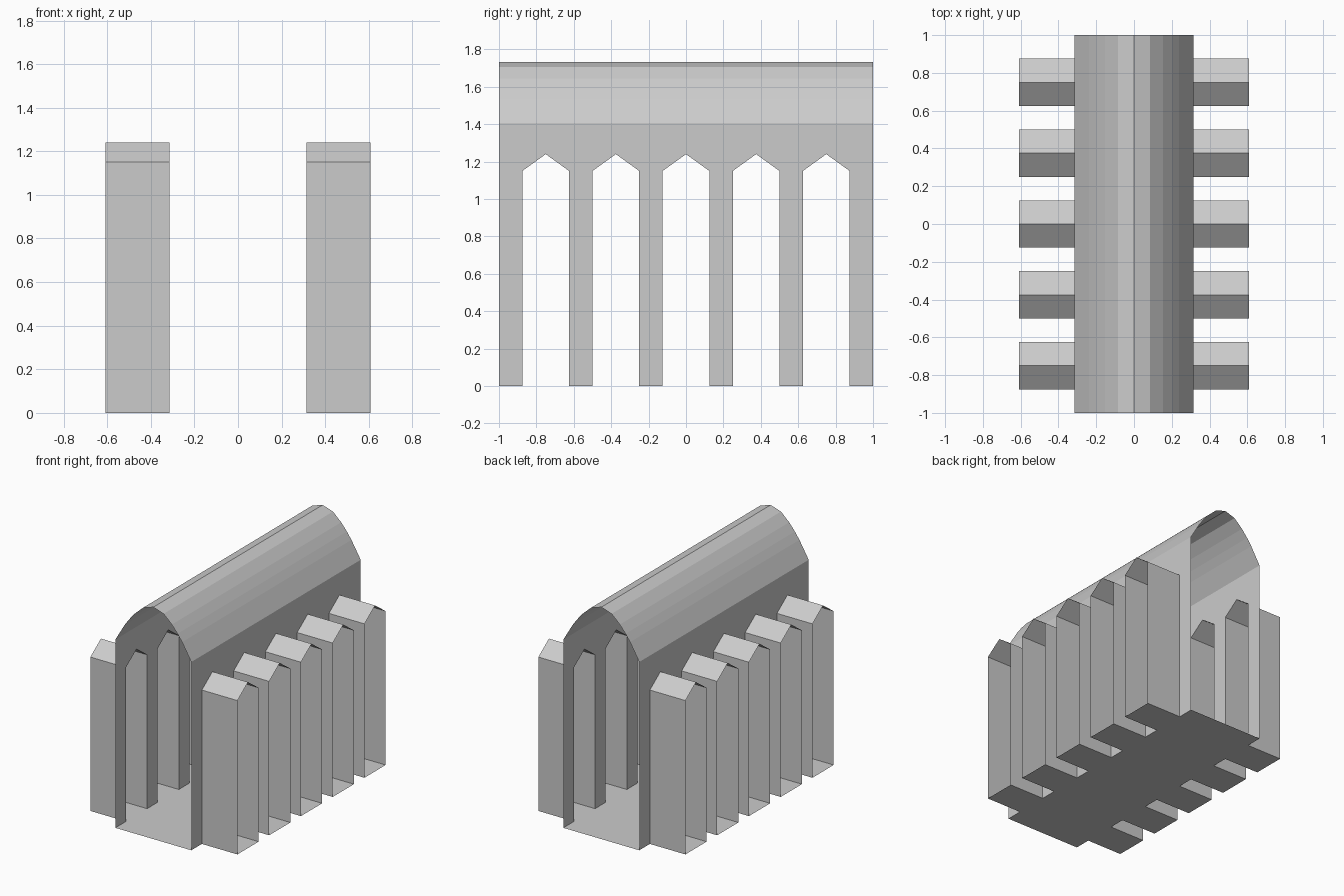
import bpy

if "Cube" in bpy.data.objects:
    bpy.data.objects.remove(bpy.data.objects["Cube"])

HALF_W, OUT_W = 0.314, 0.608      # nave wall and outer end of the bays
SPRING, PEAK = 1.15, 1.24         # bay arch heights
WALL_TOP = 1.407
BAY, STEP, COUNT = 0.125, 0.375, 5  # bay half width, spacing, number
CENTRES = [(i - (COUNT - 1) / 2) * STEP for i in range(COUNT)]


def make(name, verts, faces):
    mesh = bpy.data.meshes.new(name)
    mesh.from_pydata(verts, [], faces)
    mesh.update()
    obj = bpy.data.objects.new(name, mesh)
    bpy.context.collection.objects.link(obj)
    return obj


def sweep(name, profile, axis, start, end):
    """Open sheet: a profile of (u, z) points swept along x or y."""
    def place(u, z, t):
        return (t, u, z) if axis == 'x' else (u, t, z)
    n = len(profile)
    verts = [place(u, z, t) for t in (start, end) for u, z in profile]
    faces = [(i, i + 1, n + i + 1, n + i) for i in range(n - 1)]
    return make(name, verts, faces)


def mirror(obj):
    obj.modifiers.new("mirror", 'MIRROR').use_axis = (True, False, False)


def arch(c):
    return [(c - BAY, 0), (c - BAY, SPRING), (c, PEAK),
            (c + BAY, SPRING), (c + BAY, 0)]


# Side walls: one outline stepping around every pointed opening
outline = [(-1, 0)] + [p for c in CENTRES for p in arch(c)]
outline += [(1, 0), (1, WALL_TOP), (-1, WALL_TOP)]
wall = make("nave_wall", [(HALF_W, y, z) for y, z in outline],
            [tuple(range(len(outline)))])
mirror(wall)

# Slightly pointed vault, open at both ends
half = [(0.085, 1.706), (0.153, 1.644), (0.2, 1.588), (0.238, 1.535),
        (HALF_W, WALL_TOP)]
vault = [(-x, z) for x, z in reversed(half)] + [(0, 1.733)] + half
sweep("vault", vault, 'y', -1, 1)

# Nave floor
sweep("nave_floor", [(-HALF_W, 0), (HALF_W, 0)], 'y', -1, 1)

# Side bays: floor, walls and gable roof, open at the outer end
for i, c in enumerate(CENTRES):
    ring = arch(c)
    mirror(sweep(f"side_bay_{i + 1}", ring + ring[:1], 'x', HALF_W, OUT_W))
